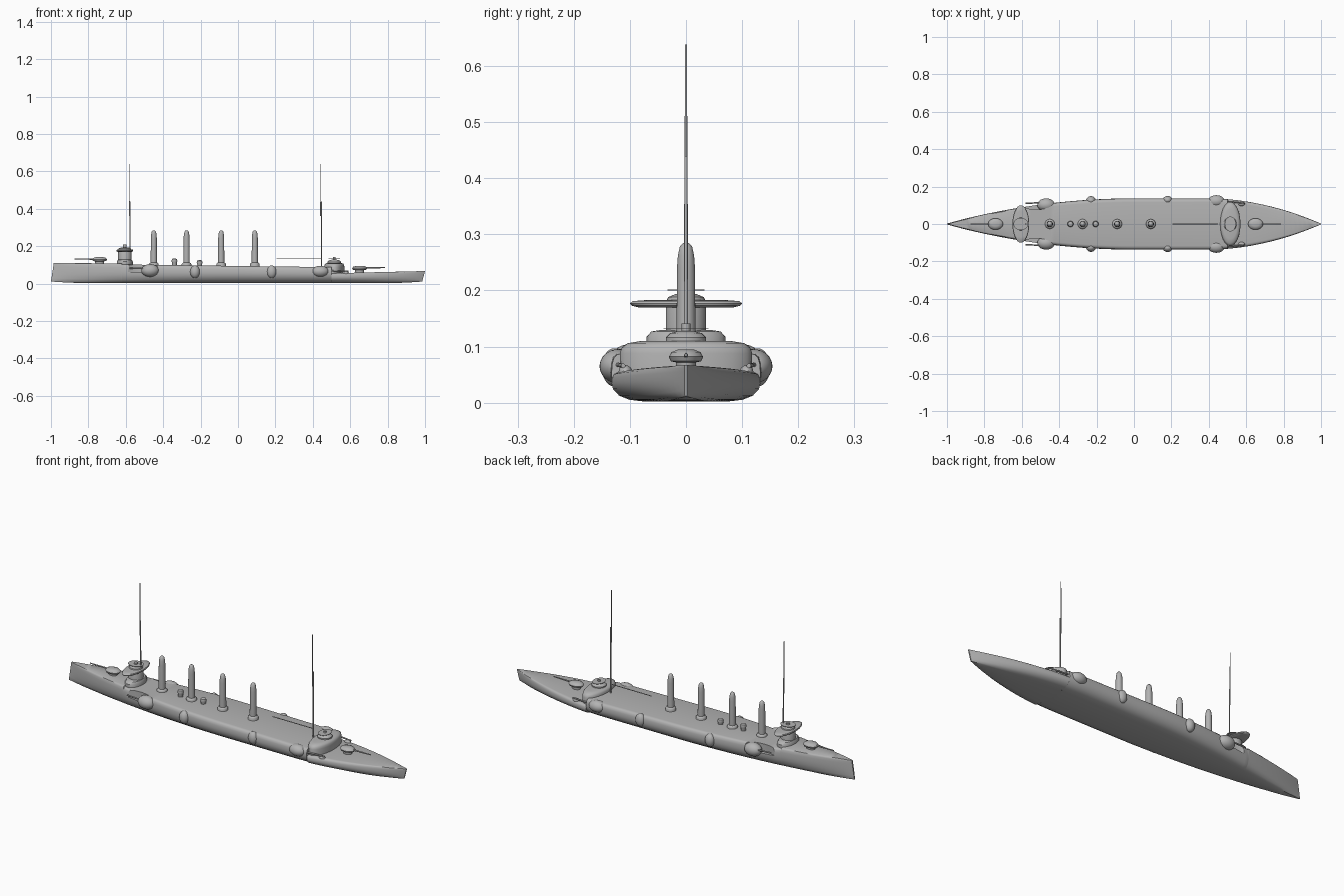
import bpy, bmesh, math
from mathutils import Vector

if "Cube" in bpy.data.objects:
    bpy.data.objects.remove(bpy.data.objects["Cube"], do_unlink=True)

grey = bpy.data.materials.new("ship grey")
grey.use_nodes = True
grey.diffuse_color = (0.45, 0.45, 0.45, 1)
grey.node_tree.nodes["Principled BSDF"].inputs["Base Color"].default_value = grey.diffuse_color


def finish(name, bm, angle=40):
    bmesh.ops.recalc_face_normals(bm, faces=bm.faces)
    mesh = bpy.data.meshes.new(name)
    bm.to_mesh(mesh)
    bm.free()
    mesh.materials.append(grey)
    ob = bpy.data.objects.new(name, mesh)
    bpy.context.collection.objects.link(ob)
    smooth(ob, angle)
    return ob


def smooth(ob, angle=40):
    bpy.ops.object.select_all(action="DESELECT")
    ob.select_set(True)
    bpy.context.view_layer.objects.active = ob
    bpy.ops.object.shade_smooth_by_angle(angle=math.radians(angle))


def loft(bm, rings):
    rows = [[bm.verts.new(p) for p in ring] for ring in rings]
    n = len(rows[0])
    for a, b in zip(rows, rows[1:]):
        for i in range(n):
            j = (i + 1) % n
            bm.faces.new((a[i], a[j], b[j], b[i]))
    bm.faces.new(rows[0])
    bm.faces.new(rows[-1][::-1])


def lathe(name, profile, x, y=0, sx=1, sy=1, n=32):
    """Turn a (radius, height) profile, squashed to an oval by sx and sy."""
    bm = bmesh.new()
    turn = [2 * math.pi * k / n for k in range(n)]
    loft(bm, [[(x + r * sx * math.cos(a), y + r * sy * math.sin(a), z) for a in turn]
              for r, z in profile])
    return finish(name, bm)


def ellipsoid(name, loc, size):
    bm = bmesh.new()
    bmesh.ops.create_uvsphere(bm, u_segments=28, v_segments=16, radius=1)
    for v in bm.verts:
        v.co = Vector([c + s * p for c, s, p in zip(loc, size, v.co)])
    return finish(name, bm)


def rod(name, start, end, r1, r2=None):
    a, b = Vector(start), Vector(end)
    bm = bmesh.new()
    bmesh.ops.create_cone(bm, cap_ends=True, segments=10, radius1=r1,
                          radius2=r1 if r2 is None else r2, depth=(b - a).length)
    turn = (b - a).to_track_quat("Z", "Y")
    for v in bm.verts:
        v.co = (a + b) / 2 + turn @ v.co
    return finish(name, bm)


# Hull: half width and deck height along the length
def half_width(x):
    if x < 0:
        return 0.004 + 0.133 * (1 - x * x)
    if x < 0.4:
        return 0.137
    return 0.003 + 0.134 * (1 - ((x - 0.4) / 0.6) ** 1.9)


def deck_height(x):
    if x < -0.62:
        return 0.108 + 0.004 * (-x - 0.62)
    if x < 0.5:
        return 0.102 - 0.014 * (x + 0.62) / 1.1
    return 0.055 + 0.012 * (x - 0.5) / 0.5


def section(x):
    w, top = half_width(x), deck_height(x)
    end = max(0, abs(x) - 0.75) / 0.25
    keel = 0.002 + 0.009 * end ** 2
    side = top - keel
    half = [(0.55, 0), (0.76, 0.06), (0.9, 0.2), (0.98, 0.42), (1, 0.6),
            (0.99, 0.8), (0.965, 0.92), (0.92, 0.98), (0.85, 1)]
    # the stem rakes forward to a ram, the stern overhangs
    rake = 0.015 * end ** 3
    pts = [(x + rake * f * (1 if x < 0 else 0) - (rake * (1 - f) if x > 0 else 0),
            w * k, keel + side * f) for k, f in half]
    return pts + [(px, -py, pz) for px, py, pz in reversed(pts)]


stations = [-1 + 0.025 * i for i in range(81)]
stations = sorted(stations + [-0.621, -0.619, 0.499, 0.501, -0.995, 0.995])
bm = bmesh.new()
loft(bm, [section(x) for x in stations])
hull = finish("hull", bm)

# Gun embrasures notched into the shoulders of the hull
for s in (-1, 1):
    cutter = lathe("embrasure_cutter", [(0.045, 0.062), (0.045, 0.2)], -0.52, s * 0.122, 2.1, 1, 40)
    cutter.hide_render = True
    mod = hull.modifiers.new("embrasure", "BOOLEAN")
    mod.operation, mod.solver, mod.object = "DIFFERENCE", "EXACT", cutter
    bpy.context.view_layer.objects.active = hull
    bpy.ops.object.modifier_apply(modifier=mod.name)
    bpy.data.objects.remove(cutter, do_unlink=True)
smooth(hull)

# Side gun sponsons, mirrored left and right
for s, side in ((-1, "right"), (1, "left")):
    for label, x, y, z, size in (("fore", -0.47, 0.102, 0.07, (0.047, 0.035, 0.034)),
                                 ("fore_mid", -0.23, 0.125, 0.063, (0.026, 0.024, 0.034)),
                                 ("aft_mid", 0.18, 0.128, 0.063, (0.026, 0.022, 0.034)),
                                 ("aft", 0.44, 0.122, 0.065, (0.045, 0.032, 0.03))):
        ellipsoid(f"{label}_sponson_{side}", (x, s * y, z), size)
    rod(f"fore_sponson_gun_{side}", (-0.49, s * 0.115, 0.08), (-0.58, s * 0.11, 0.082), 0.004)
    rod(f"aft_sponson_gun_{side}", (0.46, s * 0.125, 0.068), (0.59, s * 0.112, 0.066), 0.004)
    ellipsoid(f"aft_gun_shield_{side}", (0.575, s * 0.108, 0.055), (0.018, 0.012, 0.012))

# Funnels with collars and rounded caps
for i, x in enumerate((-0.45, -0.275, -0.09, 0.09)):
    lathe(f"funnel_{i + 1}", [(0.026, 0.08), (0.026, 0.104), (0.022, 0.11), (0.017, 0.112),
                              (0.016, 0.24), (0.0145, 0.262), (0.011, 0.278),
                              (0.006, 0.284), (0.002, 0.285)], x, n=24)
for i, (x, top) in enumerate(((-0.34, 0.135), (-0.205, 0.126))):
    lathe(f"ventilator_{i + 1}", [(0.012, 0.08), (0.013, top - 0.022), (0.016, top - 0.014),
                                  (0.013, top - 0.004), (0.004, top)], x, n=20)

# Main guns at both ends
for name, x, base, tip, d in (("bow", -0.74, 0.107, -0.875, -1), ("stern", 0.65, 0.06, 0.785, 1)):
    lathe(f"{name}_turret", [(0.022, base - 0.01), (0.024, base + 0.012), (0.036, base + 0.014),
                             (0.04, base + 0.022), (0.034, base + 0.03), (0.018, base + 0.035)],
          x, sy=0.76)
    rod(f"{name}_gun", (x + d * 0.02, 0, base + 0.024), (tip, 0, base + 0.025), 0.0045, 0.0025)

# Forward bridge
lathe("bridge_base", [(0.05, 0.095), (0.05, 0.118), (0.044, 0.127), (0.03, 0.13)], -0.605, sx=0.85, sy=1.4)
lathe("conning_tower", [(0.036, 0.1), (0.036, 0.178), (0.032, 0.188), (0.018, 0.194)], -0.605)
lathe("bridge_wings", [(0.085, 0.17), (0.097, 0.173), (0.1, 0.177), (0.095, 0.181), (0.07, 0.183)],
      -0.605, sx=0.45)
lathe("bridge_rail", [(0.033, 0.2), (0.033, 0.202)], -0.605, sx=1.2)
rod("bridge_post", (-0.605, 0, 0.18), (-0.605, 0, 0.208), 0.01)

# After deckhouse
lathe("after_deckhouse", [(0.117, 0.04), (0.118, 0.088), (0.114, 0.099), (0.104, 0.106), (0.08, 0.11)],
      0.515, sx=0.46)
lathe("after_control_dome", [(0.036, 0.1), (0.036, 0.116), (0.028, 0.124), (0.012, 0.128)], 0.515)
lathe("after_rail", [(0.04, 0.132), (0.04, 0.1335)], 0.515, sx=0.75)
rod("after_post", (0.515, 0, 0.12), (0.515, 0, 0.141), 0.008)

# Masts and the cargo boom
for name, x in (("fore", -0.577), ("main", 0.446)):
    rod(f"{name}_lower_mast", (x, 0, 0.08), (x, 0, 0.44), 0.0035, 0.003)
    rod(f"{name}_topmast", (x - 0.004, 0, 0.36), (x - 0.004, 0, 0.638), 0.0025, 0.002)
rod("boom", (0.205, 0, 0.135), (0.446, 0, 0.135), 0.002)
